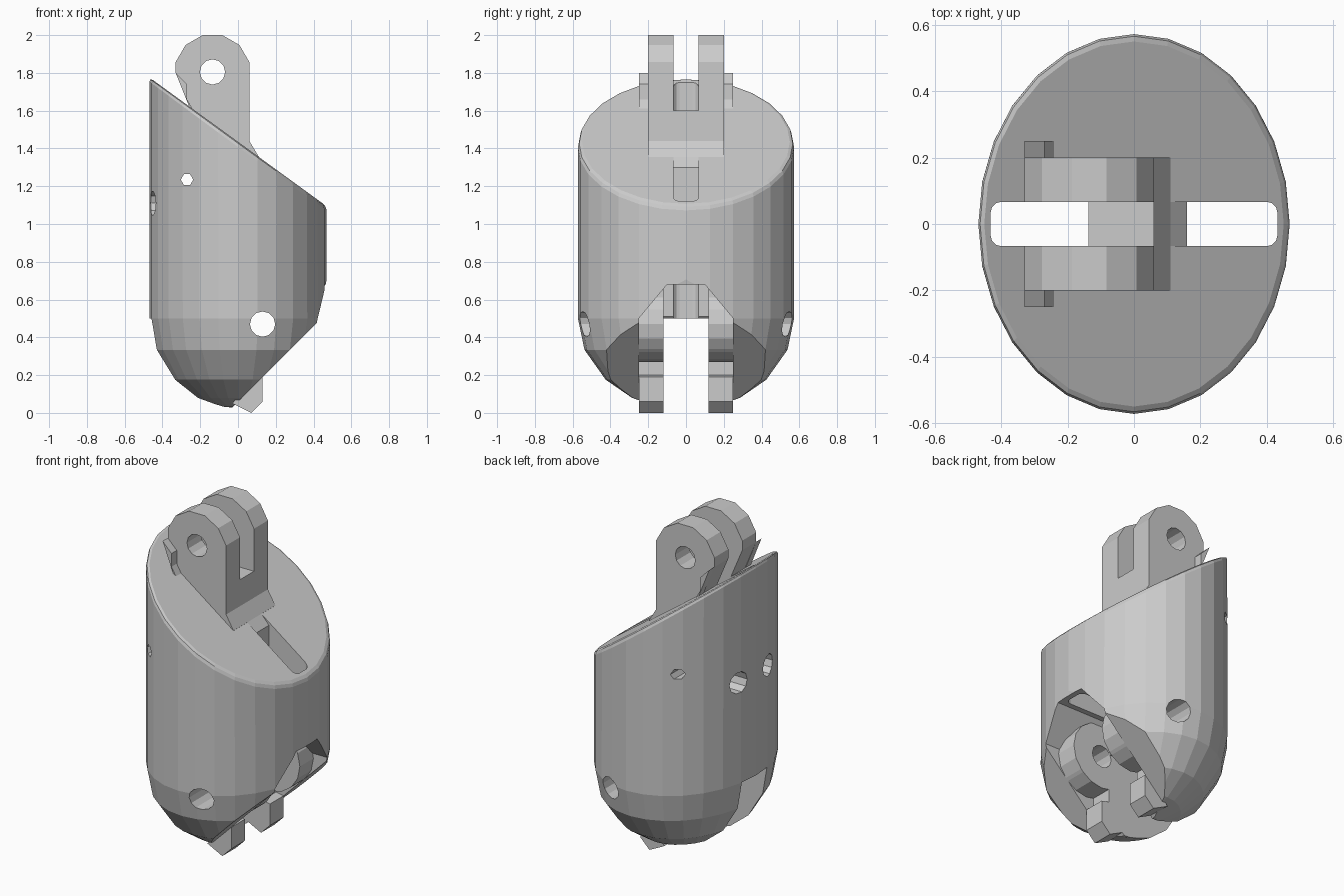
import bpy, bmesh, math
from mathutils import Vector

if "Cube" in bpy.data.objects:
    bpy.data.objects.remove(bpy.data.objects["Cube"])

PIN = (0.13, 0.47)        # lower hinge pin (x, z)
KNUCKLE = (-0.135, 1.805)  # upper hinge centre (x, z)


def to_object(name, bm):
    bmesh.ops.recalc_face_normals(bm, faces=bm.faces)
    me = bpy.data.meshes.new(name)
    bm.to_mesh(me)
    bm.free()
    ob = bpy.data.objects.new(name, me)
    bpy.context.collection.objects.link(ob)
    return ob


def prism(name, pts, axis, lo, hi):
    """Extrude a 2D outline along axis: 'x' uses (y,z), 'y' uses (x,z), 'z' uses (x,y)."""
    place = {'x': lambda p, t: (t, p[0], p[1]),
             'y': lambda p, t: (p[0], t, p[1]),
             'z': lambda p, t: (p[0], p[1], t)}[axis]
    bm = bmesh.new()
    a = [bm.verts.new(place(p, lo)) for p in pts]
    b = [bm.verts.new(place(p, hi)) for p in pts]
    bm.faces.new(a)
    bm.faces.new(b[::-1])
    n = len(pts)
    for i in range(n):
        bm.faces.new((a[i], a[(i + 1) % n], b[(i + 1) % n], b[i]))
    return to_object(name, bm)


def arc(c, r, start, end, steps):
    out = []
    for i in range(steps + 1):
        t = math.radians(start + (end - start) * i / steps)
        out.append((c[0] + r * math.cos(t), c[1] + r * math.sin(t)))
    return out


def circle(c, r, n=12):
    return arc(c, r, 0, 360, n)[:-1]


def boolean(ob, cutter, op='DIFFERENCE'):
    cutter.hide_render = True
    m = ob.modifiers.new(op, 'BOOLEAN')
    m.operation, m.object, m.solver = op, cutter, 'EXACT'
    bpy.context.view_layer.objects.active = ob
    bpy.ops.object.modifier_apply(modifier=m.name)
    bpy.data.objects.remove(cutter)


def slice_off(bm, co, no):
    """Cut away everything on the normal side of a plane and cap it; returns rim edges."""
    geom = bm.verts[:] + bm.edges[:] + bm.faces[:]
    res = bmesh.ops.bisect_plane(bm, geom=geom, dist=1e-5, plane_co=co,
                                 plane_no=no, clear_outer=True)
    rim = [e for e in res['geom_cut'] if isinstance(e, bmesh.types.BMEdge)]
    bmesh.ops.contextual_create(bm, geom=rim)
    return rim


# Shell: elliptical tube with a domed bottom
N = 28
bm = bmesh.new()
levels = [(math.cos(math.radians(a)), 0.5 - 0.485 * math.sin(math.radians(a)))
          for a in (75, 60, 42, 20, 0)] + [(1, 2.2)]
rings = [[bm.verts.new((0.469 * s * math.cos(2 * math.pi * i / N),
                        0.572 * s * math.sin(2 * math.pi * i / N), z))
          for i in range(N)] for s, z in levels]
for lo, hi in zip(rings, rings[1:]):
    for i in range(N):
        j = (i + 1) % N
        bm.faces.new((lo[i], lo[j], hi[j], hi[i]))
pole = bm.verts.new((0, 0, 0.015))
for i in range(N):
    bm.faces.new((pole, rings[0][(i + 1) % N], rings[0][i]))
bm.faces.new(rings[-1])
bmesh.ops.recalc_face_normals(bm, faces=bm.faces)

# Slanted bottom face, small front chamfer, slanted top face with rounded rim
slice_off(bm, Vector((0.42, 0, 0.48)), Vector((1, 0, -1)))
slice_off(bm, Vector((0.43, 0, 0.48)), Vector((0.22, 0, -0.038)))
rim = slice_off(bm, Vector((0, 0, 1.435)), Vector((0.727, 0, 1)))
bmesh.ops.bevel(bm, geom=rim, offset=0.022, segments=2, profile=0.5, affect='EDGES')
body = to_object("finger_body", bm)

# Lower recess with a chamfered roof, leaving a round boss either side of the slot
recess = prism("recess", [(0.08, 0.19), (0.7, 0.19), (0.7, 0.75), (0.08, 0.75)],
               'y', -0.25, 0.25)
roof = prism("roof", [(-0.25, -0.2), (0.25, -0.2), (0.25, 0.5), (0.1, 0.68),
                      (-0.1, 0.68), (-0.25, 0.5)], 'x', -1, 1)
boolean(recess, roof, 'INTERSECT')
for s in (-1, 1):
    boss = circle(PIN, 0.2, 16)
    boolean(recess, prism("boss", boss, 'y', s * 0.12, s * 0.4))
boolean(body, recess)

# Clearance slot through the bottom
boolean(body, prism("slot", [(-0.12, -0.2), (0.12, -0.2), (0.12, 0.5), (-0.12, 0.5)],
                    'x', -1, 1))

# Long vertical slot with rounded corners
corners = []
for sx, sy, a in ((1, 1, 0), (-1, 1, 90), (-1, -1, 180), (1, -1, 270)):
    corners += arc((sx * 0.4, sy * 0.035), 0.032, a, a + 90, 3)
boolean(body, prism("long_slot", corners, 'z', -0.2, 2.2))

# Pin hole, small cross hole and the two cord holes in the tall side
boolean(body, prism("pin_hole", circle(PIN, 0.067), 'y', -1, 1))
boolean(body, prism("cross_hole", circle((-0.27, 1.235), 0.033, 6), 'y', -1, 1))
for s in (-1, 1):
    boolean(body, prism("cord_hole", circle((s * 0.14, 1.11), 0.065, 10), 'x', -0.8, -0.2))

# Upper hinge lugs
lug_outline = ([(0.06, 1.44)] + arc(KNUCKLE, 0.2019, 15, 165, 5) +
               [(-0.33, 1.80), (-0.25, 1.61), (-0.2, 1.54), (0.1, 1.33), (0.11, 1.356)])
stop_outline = [(-0.33, 1.80), (-0.25, 1.60), (-0.235, 1.60), (-0.27, 1.66), (-0.27, 1.74)]
foot_outline = [(-0.03, 0.05), (0.07, 0), (0.13, 0.06), (0.13, 0.19), (0.08, 0.2)]
for s, side in ((-1, "front"), (1, "back")):
    lug = prism("hinge_lug_" + side, lug_outline, 'y', s * 0.067, s * 0.2)
    boolean(lug, prism("knuckle_hole", circle(KNUCKLE, 0.067), 'y', -1, 1))
    # Small stops beside the lug and at the foot of the recess
    prism("upper_stop_" + side, stop_outline, 'y', s * 0.2, s * 0.25)
    prism("lower_stop_" + side, foot_outline, 'y', s * 0.12, s * 0.25)

# Web between the lugs, running down inside the long slot
prism("hinge_web", [(-0.137, 1.6), (0.06, 1.6), (0.06, 1.44), (0.11, 1.356),
                    (0.16, 1.3), (0.16, 0.9), (-0.137, 0.9)], 'y', -0.067, 0.067)
